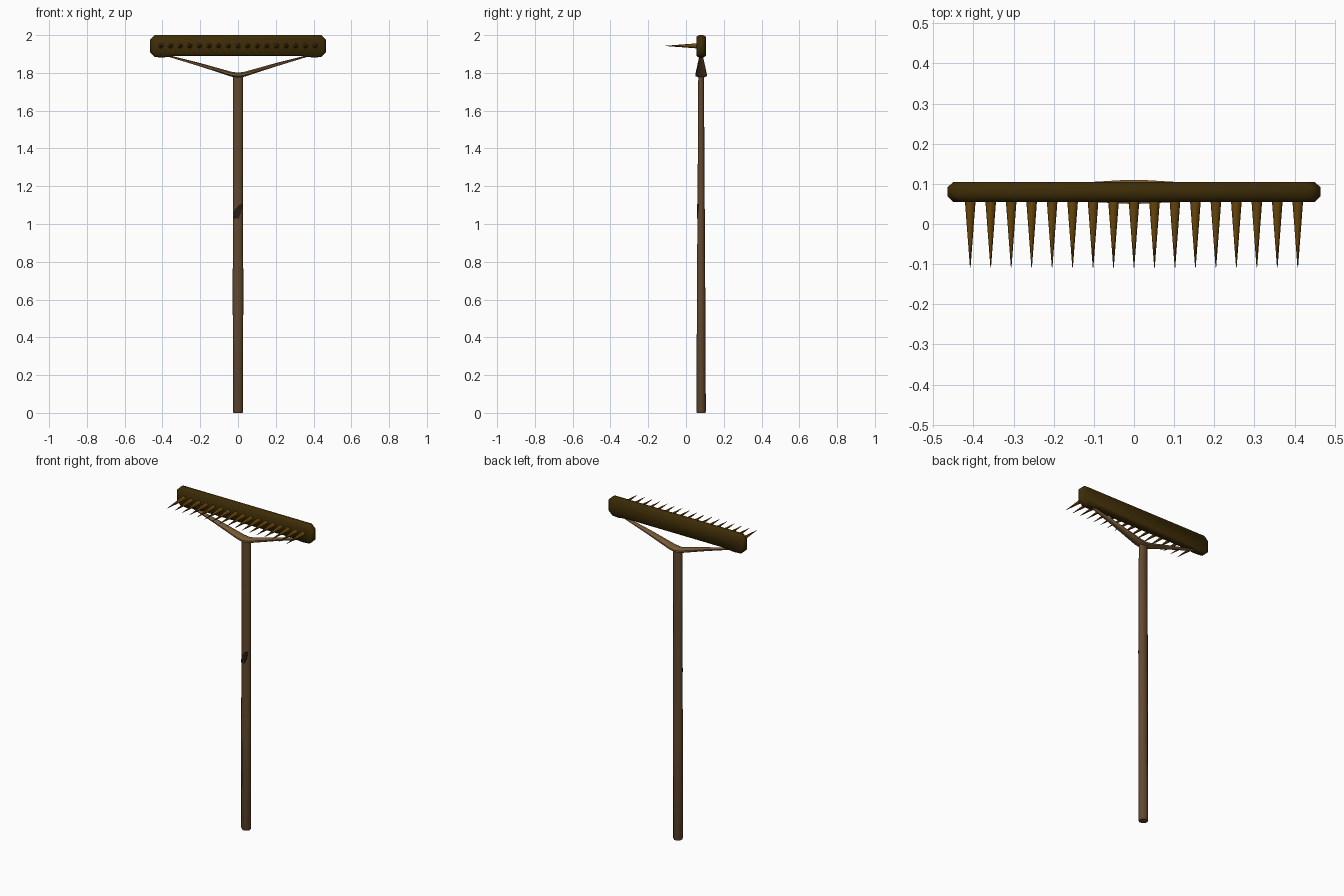
import bpy, bmesh, math
from mathutils import Matrix, Vector

if "Cube" in bpy.data.objects:
    bpy.data.objects.remove(bpy.data.objects["Cube"])


def mat(name, r, g, b):
    m = bpy.data.materials.new(name)
    m.diffuse_color = (r, g, b, 1)
    m.use_nodes = True
    m.node_tree.nodes["Principled BSDF"].inputs["Base Color"].default_value = m.diffuse_color
    return m


dark_wood = mat("dark olive wood", 0.047, 0.025, 0.002)
tooth_wood = mat("orange brown", 0.150, 0.062, 0.003)
mid_wood = mat("mid brown", 0.125, 0.066, 0.026)
fork_wood = mat("light brown", 0.200, 0.108, 0.038)
knot_wood = mat("knot brown", 0.020, 0.012, 0.005)

YC = 0.08  # depth of the handle and head axis


def finish(name, bm, mats, angle=None):
    bmesh.ops.recalc_face_normals(bm, faces=bm.faces)
    me = bpy.data.meshes.new(name)
    bm.to_mesh(me)
    bm.free()
    for m in mats:
        me.materials.append(m)
    ob = bpy.data.objects.new(name, me)
    bpy.context.collection.objects.link(ob)
    if angle:
        bpy.ops.object.select_all(action='DESELECT')
        ob.select_set(True)
        bpy.context.view_layer.objects.active = ob
        bpy.ops.object.shade_smooth_by_angle(angle=math.radians(angle))
    return ob


def loft(bm, rings):
    """Skin a list of equal-length point rings and cap both ends."""
    vs = [[bm.verts.new(p) for p in ring] for ring in rings]
    n = len(vs[0])
    for a, b in zip(vs, vs[1:]):
        for i in range(n):
            j = (i + 1) % n
            bm.faces.new((a[i], a[j], b[j], b[i]))
    bm.faces.new(vs[0])
    bm.faces.new(vs[-1])


def ellipse(c, u, v, n=8):
    """Eight-sided ring with flats facing along u and v."""
    k = 1 / math.cos(math.pi / n)
    c, u, v = Vector(c), Vector(u), Vector(v)
    return [c + u * k * math.cos((i + .5) * math.tau / n)
            + v * k * math.sin((i + .5) * math.tau / n) for i in range(n)]


# handle: flattened toward the top
bm = bmesh.new()
sections = [(0.0, .024, .022), (.008, .027, .025), (.65, .028, .022),
            (1.2, .027, .0185), (1.785, .027, .015)]
loft(bm, [ellipse((0, YC, z), (rx, 0, 0), (0, ry, 0)) for z, rx, ry in sections])
finish("handle", bm, [mid_wood], 65)

# dark knot on the front of the handle
bm = bmesh.new()
outline = [(-.021, 1.03), (.004, 1.03), (.015, 1.06), (.021, 1.105),
           (.002, 1.10), (-.017, 1.075)]
loft(bm, [[(x, y, z) for x, z in outline] for y in (.0590, .0670)])
finish("handle_knot", bm, [knot_wood])

# forked brace between handle and head
half = [(.38, 1.893, .008, .004), (.20, 1.843, .019, .009),
        (.035, 1.793, .029, .013), (0, 1.788, .030, .013)]
path = [(-x, z, ry, rz) for x, z, ry, rz in half] + half[-2::-1]
bm = bmesh.new()
loft(bm, [ellipse((x, YC, z), (0, ry, 0), (0, 0, rz)) for x, z, ry, rz in path])
finish("fork_brace", bm, [fork_wood], 65)

# head bar with chamfered rim
right = [(.34, 1.889), (.40, 1.881), (.44, 1.884), (.465, 1.908),
         (.465, 1.976), (.44, 2.0)]
outline = right + [(-x, z) for x, z in reversed(right)]


def head_ring(y, sx, sz):
    return [(x * sx, y, 1.942 + (z - 1.942) * sz) for x, z in outline]


bm = bmesh.new()
loft(bm, [head_ring(.055, .968, .86), head_ring(.069, 1, 1),
          head_ring(.091, 1, 1), head_ring(.105, .968, .86)])
finish("head_bar", bm, [dark_wood], 65)

# row of seventeen teeth
bm = bmesh.new()
for i in range(17):
    bmesh.ops.create_cone(
        bm, cap_ends=True, segments=8, radius1=.0135, radius2=.0008, depth=.168,
        matrix=Matrix.Translation(((i - 8) * .051, -.024, 1.943))
        @ Matrix.Rotation(math.pi / 2, 4, 'X'))
finish("teeth", bm, [tooth_wood], 65)
